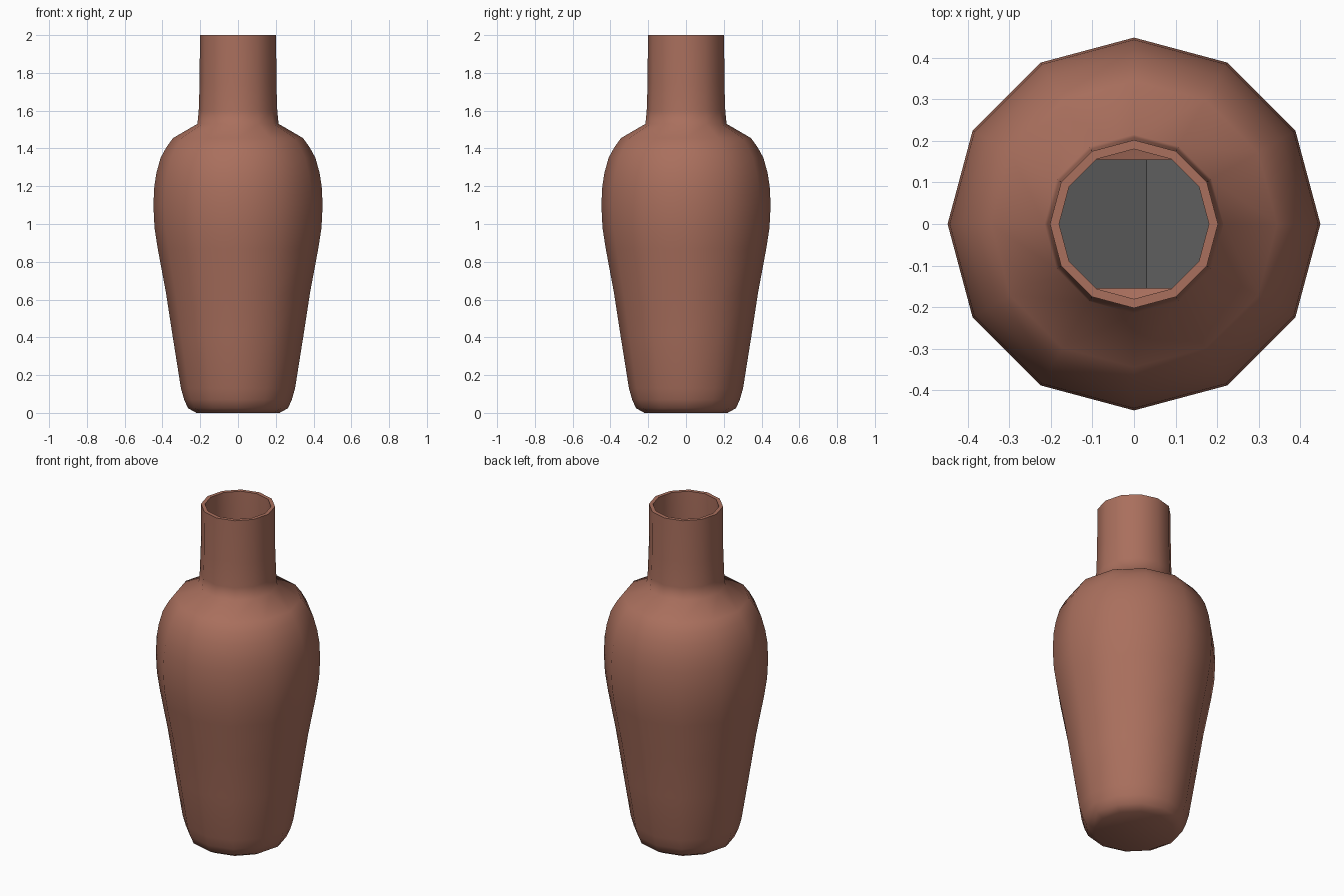
import bpy, bmesh, math
from mathutils import Matrix

if "Cube" in bpy.data.objects:
    bpy.data.objects.remove(bpy.data.objects["Cube"])

SIDES = 12


def material(name, rgb):
    m = bpy.data.materials.new(name)
    m.diffuse_color = (*rgb, 1)
    m.use_nodes = True
    m.node_tree.nodes["Principled BSDF"].inputs["Base Color"].default_value = m.diffuse_color
    return m


def add_object(name, bm, mat):
    bmesh.ops.recalc_face_normals(bm, faces=bm.faces)
    me = bpy.data.meshes.new(name)
    bm.to_mesh(me)
    bm.free()
    me.materials.append(mat)
    ob = bpy.data.objects.new(name, me)
    bpy.context.collection.objects.link(ob)
    return ob


def lathe(profile):
    """Revolve (radius, height) points; both ends are closed with a cap."""
    bm = bmesh.new()
    rings = [[bm.verts.new((r * math.cos(2 * math.pi * i / SIDES),
                            r * math.sin(2 * math.pi * i / SIDES), z))
              for i in range(SIDES)] for r, z in profile]
    for a, b in zip(rings, rings[1:]):
        for i in range(SIDES):
            j = (i + 1) % SIDES
            bm.faces.new((a[i], a[j], b[j], b[i]))
    bm.faces.new(rings[0])
    bm.faces.new(rings[-1])
    return bm


clay = material("terracotta", (0.40, 0.16, 0.11))
grey = material("grey", (0.15, 0.15, 0.15))

# Vase: outer wall up, over the rim, then the inner wall down
outer = [(0.22, 0.0), (0.265, 0.025), (0.285, 0.07), (0.302, 0.13), (0.345, 0.40),
         (0.382, 0.64), (0.425, 0.87), (0.442, 0.98), (0.448, 1.10), (0.443, 1.20),
         (0.432, 1.27), (0.41, 1.35), (0.38, 1.405), (0.344, 1.455), (0.215, 1.53),
         (0.208, 1.60), (0.203, 1.75), (0.202, 2.0)]
inner = [(r - 0.022, max(z, 0.03)) for r, z in reversed(outer) if z > 0.03 or z == 0]
vase = add_object("vase", lathe(outer + inner), clay)
bpy.context.view_layer.objects.active = vase
vase.select_set(True)
bpy.ops.object.shade_smooth_by_angle(angle=math.radians(60))

# Grey block leaning inside the vase, seen only through the neck
W, L, lean = 0.31, 0.7, math.radians(24)
bm = bmesh.new()
bmesh.ops.create_cube(bm, size=1, matrix=Matrix.Diagonal((W, W, L, 1)))
# pivot on the top left edge, which sits at x = 0.03
bmesh.ops.translate(bm, verts=bm.verts, vec=(W / 2, 0, -L / 2))
bmesh.ops.transform(bm, verts=bm.verts,
                    matrix=Matrix.Translation((0.03, 0, 1.25)) @ Matrix.Rotation(lean, 4, 'Y'))
add_object("inner_block", bm, grey)
